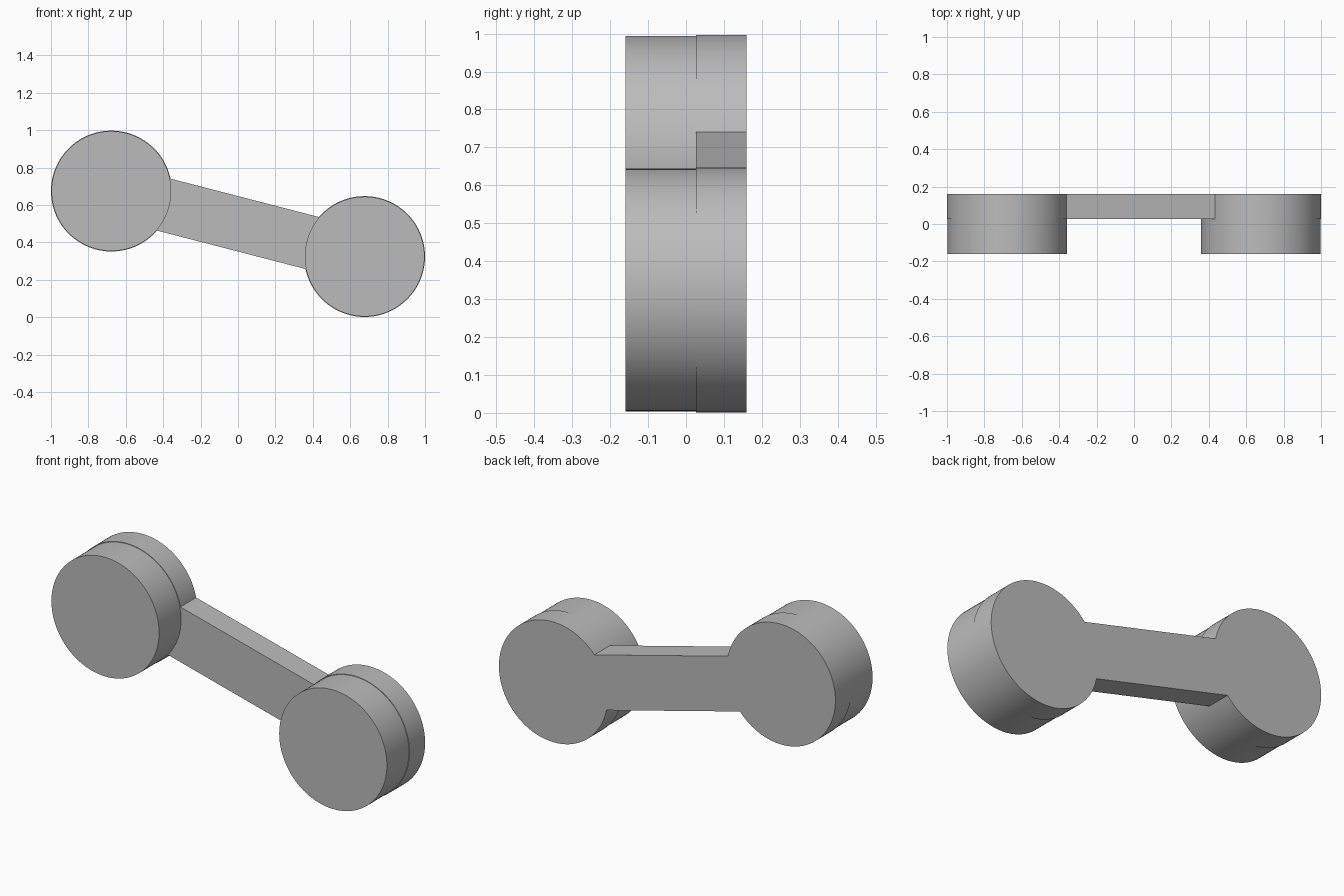
import bpy, bmesh, math

cube = bpy.data.objects.get("Cube")
if cube:
    bpy.data.objects.remove(cube, do_unlink=True)

END_X, RISE, MID_Z = 0.677, 0.175, 0.499   # end centres at (+-END_X, MID_Z -+ RISE)
PLATE_R, DISC_R, BAR_HALF = 0.323, 0.32, 0.1435
FRONT, SEAM, BACK = -0.16, 0.027, 0.16
STEPS = 96

grey = bpy.data.materials.new("plain grey")
grey.use_nodes = True
colour = (0.5, 0.5, 0.5, 1)
grey.diffuse_color = colour
grey.node_tree.nodes["Principled BSDF"].inputs["Base Color"].default_value = colour


def extrude_outline(name, outline, y0, y1):
    """Solid from an (x, z) outline, extruded from y0 to y1."""
    bm = bmesh.new()
    face = bm.faces.new([bm.verts.new((x, y0, z)) for x, z in outline])
    grown = bmesh.ops.extrude_face_region(bm, geom=[face])["geom"]
    moved = [v for v in grown if isinstance(v, bmesh.types.BMVert)]
    bmesh.ops.translate(bm, verts=moved, vec=(0, y1 - y0, 0))
    bmesh.ops.recalc_face_normals(bm, faces=bm.faces)
    mesh = bpy.data.meshes.new(name)
    bm.to_mesh(mesh)
    bm.free()
    mesh.materials.append(grey)
    obj = bpy.data.objects.new(name, mesh)
    bpy.context.collection.objects.link(obj)
    bpy.ops.object.select_all(action="DESELECT")
    obj.select_set(True)
    bpy.context.view_layer.objects.active = obj
    bpy.ops.object.shade_smooth_by_angle(angle=math.radians(30))


def arc(cx, cz, radius, start, end, steps):
    angles = [start + (end - start) * i / steps for i in range(steps + 1)]
    return [(cx + radius * math.cos(a), cz + radius * math.sin(a)) for a in angles]


# Back plate: two round ends joined by a straight sloping bar
tilt = math.atan2(-RISE, END_X)
sweep = math.pi - math.asin(BAR_HALF / PLATE_R)
outline = []
for side, turn in ((1, tilt), (-1, tilt + math.pi)):
    outline += arc(side * END_X, MID_Z - side * RISE, PLATE_R,
                   turn - sweep, turn + sweep, STEPS)
extrude_outline("link_plate", outline, SEAM, BACK)

# Slightly smaller round bosses on the front of each end
for name, side in (("left_disc", 1), ("right_disc", -1)):
    circle = arc(side * END_X, MID_Z - side * RISE, DISC_R, 0, 2 * math.pi, STEPS)[:-1]
    extrude_outline(name, circle, FRONT, SEAM)
